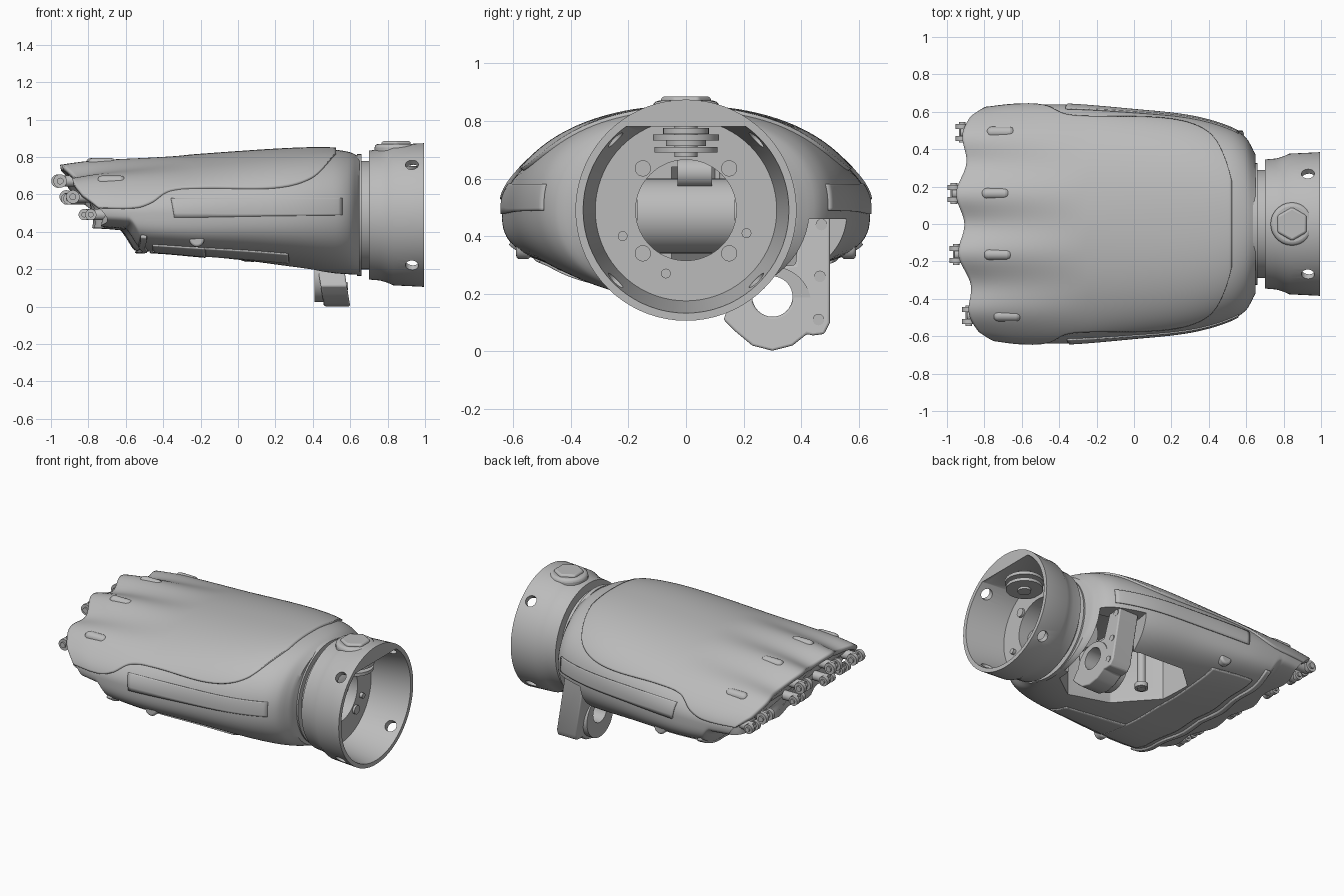
import bpy, bmesh, math
from mathutils import Vector

if "Cube" in bpy.data.objects:
    bpy.data.objects.remove(bpy.data.objects["Cube"])

grey = bpy.data.materials.new("plain grey")
grey.use_nodes = True
grey.diffuse_color = (0.5, 0.5, 0.5, 1)
grey.node_tree.nodes["Principled BSDF"].inputs["Base Color"].default_value = grey.diffuse_color

ZC = 0.50                     # height of the widest line of the hand
WRIST = 0.49                  # height of the wrist axis
FINGERS = [0.49, 0.163, -0.163, -0.49]
AXES = {"x": (0, math.pi / 2, 0), "y": (math.pi / 2, 0, 0), "z": (0, 0, 0)}


def finish(ob, name):
    ob.name = name
    ob.data.materials.clear()
    ob.data.materials.append(grey)
    bpy.ops.object.select_all(action="DESELECT")
    ob.select_set(True)
    bpy.context.view_layer.objects.active = ob
    bpy.ops.object.shade_smooth_by_angle(angle=math.radians(35))
    return ob


def from_bm(name, bm):
    me = bpy.data.meshes.new(name)
    bm.to_mesh(me)
    bm.free()
    ob = bpy.data.objects.new(name, me)
    bpy.context.collection.objects.link(ob)
    return finish(ob, name)


def soften(ob, size):
    m = ob.modifiers.new("bevel", "BEVEL")
    m.width, m.segments = size, 3


def cyl(name, p, r, depth, axis="z", n=32, bevel=0):
    rot = AXES[axis] if isinstance(axis, str) else axis
    bpy.ops.mesh.primitive_cylinder_add(vertices=n, radius=r, depth=depth, location=p, rotation=rot)
    ob = finish(bpy.context.object, name)
    if bevel:
        soften(ob, bevel)
    return ob


def lathe(name, profile, n=72, flat=None):
    """Solid of revolution round the wrist axis, optionally cut flat at a height."""
    bm = bmesh.new()
    rings = [[bm.verts.new((x, r * math.cos(k * math.tau / n), WRIST + r * math.sin(k * math.tau / n)))
              for k in range(n)] for x, r in profile]
    for a, b in zip(rings, rings[1:]):
        for k in range(n):
            bm.faces.new((a[k], a[k - 1], b[k - 1], b[k]))
    bm.faces.new(rings[0])
    bm.faces.new(rings[-1])
    if flat:
        geom = bm.verts[:] + bm.edges[:] + bm.faces[:]
        bmesh.ops.bisect_plane(bm, geom=geom, plane_co=(0, 0, flat), plane_no=(0, 0, 1), clear_outer=True)
        bmesh.ops.holes_fill(bm, edges=[e for e in bm.edges if e.is_boundary])
    bmesh.ops.recalc_face_normals(bm, faces=bm.faces)
    return from_bm(name, bm)


def prism(name, outline, place, lo, hi):
    """Outline extruded between two depths; place maps (a, b, depth) to a point."""
    bm = bmesh.new()
    rings = [[bm.verts.new(place(a, b, d)) for a, b in outline] for d in (lo, hi)]
    for k in range(len(outline)):
        bm.faces.new((rings[0][k - 1], rings[0][k], rings[1][k], rings[1][k - 1]))
    bm.faces.new(rings[0])
    bm.faces.new(rings[1])
    bmesh.ops.recalc_face_normals(bm, faces=bm.faces)
    return from_bm(name, bm)


def cut(ob, cutters):
    for c in cutters:
        m = ob.modifiers.new("cut", "BOOLEAN")
        m.operation, m.solver, m.object = "DIFFERENCE", "EXACT", c
        bpy.context.view_layer.objects.active = ob
        bpy.ops.object.modifier_apply(modifier=m.name)
    finish(ob, ob.name)


def curve(pts):
    """Smooth interpolation through the points."""
    def slope(i):
        a, b = pts[max(i - 1, 0)], pts[min(i + 1, len(pts) - 1)]
        return (b[1] - a[1]) / (b[0] - a[0])

    def f(x):
        x = min(max(x, pts[0][0]), pts[-1][0])
        i = max(k for k in range(len(pts) - 1) if pts[k][0] <= x)
        (x0, y0), (x1, y1) = pts[i], pts[i + 1]
        h, t = x1 - x0, (x - x0) / (x1 - x0)
        return (y0 * (1 + 2 * t) * (1 - t) ** 2 + h * slope(i) * t * (1 - t) ** 2
                + y1 * t * t * (3 - 2 * t) + h * slope(i + 1) * t * t * (t - 1))
    return f


width = curve([(-.9, .62), (-.7, .635), (-.4, .638), (0, .608), (.3, .575), (.5, .52), (.6, .46), (.65, .37)])
top = curve([(-.9, .735), (-.75, .76), (-.5, .782), (0, .82), (.3, .838), (.5, .84), (.6, .825), (.65, .80)])
bottom = curve([(-.9, .42), (-.72, .41), (-.69, .40), (-.665, .31), (-.64, .30), (-.4, .285), (0, .25),
                (.3, .21), (.5, .18), (.65, .17)])
boxy = curve([(-.9, 3.2), (-.4, 3.4), (.2, 2.6), (.65, 2.1)])
crown = curve([(-.9, 2), (-.4, 2), (.1, 2.2), (.5, 2.25), (.65, 2.1)])
seam = curve([(-.9, .53), (-.62, .53), (-.5, .56), (-.38, .62), (-.2, .635), (.2, .635), (.4, .69), (.525, .815)])


def wave(y):
    return math.cos(math.tau * (y - 0.163) / 0.326)


def edge(y, z):
    """Length position of the scalloped finger edge."""
    return -0.93 + 0.18 * (y - 0.1) ** 2 - 0.02 * wave(y) + 0.1 * (0.74 - z) + 0.7 * max(0, 0.6 - z)


def surf(x, t, off=0.0):
    """Point on the hand surface at length x and angle t round the section."""
    c, s = math.cos(t), math.sin(t)
    e = 2 / (crown(x) if s >= 0 else boxy(x))
    y = (width(x) + off) * math.copysign(abs(c) ** e, c)
    if s >= 0:
        z = ZC + (top(x) - ZC + off) * s ** e
        z += 0.02 * wave(y) * s * min(max((-0.25 - x) / 0.6, 0), 1)
    else:
        z = ZC - (ZC - bottom(x) + off) * abs(s) ** e
    return Vector((x + (edge(y, z) + 0.9) * ((0.65 - x) / 1.55) ** 4, y, z))


def angle_at(x, z):
    return math.asin(min(1, (z - ZC) / (top(x) - ZC)) ** (crown(x) / 2))


def fixed(degrees):
    return lambda x: math.radians(degrees)


def patch(name, x0, x1, t0, t1, off, thick, nx=40, nt=12):
    """Thin shell following the hand between two angle limits."""
    bm = bmesh.new()
    xs = [x0 + (x1 - x0) * i / nx for i in range(nx + 1)]
    g = [[bm.verts.new(surf(x, t0(x) + (t1(x) - t0(x)) * j / nt, off)) for j in range(nt + 1)] for x in xs]
    for i in range(nx):
        for j in range(nt):
            bm.faces.new((g[i][j], g[i][j + 1], g[i + 1][j + 1], g[i + 1][j]))
    ob = from_bm(name, bm)
    m = ob.modifiers.new("thickness", "SOLIDIFY")
    m.thickness, m.offset = thick, -1


# Inner hand body: closed loft with a recessed knuckle face
N, ROWS = 112, 120
bm = bmesh.new()
rings = [[bm.verts.new(surf(-.885 + 1.535 * i / ROWS, k * math.tau / N)) for k in range(N)]
         for i in range(ROWS + 1)]
for a, b in zip(rings, rings[1:]):
    for k in range(N):
        bm.faces.new((a[k - 1], a[k], b[k], b[k - 1]))
knuckles = bm.faces.new(rings[0])
bm.faces.new(rings[-1])
bmesh.ops.recalc_face_normals(bm, faces=bm.faces)
bmesh.ops.inset_region(bm, faces=[knuckles], thickness=0.025, depth=-0.02)
bmesh.ops.poke(bm, faces=[knuckles])
body = from_bm("hand_body", bm)

# Top cover, side strips, palm lip and palm panels
patch("back_cover", -.9, .525, lambda x: angle_at(x, seam(x)), lambda x: math.pi - angle_at(x, seam(x)),
      0.012, 0.03, 90, 80)
upper = lambda x: angle_at(x, .58)
patch("left_strip", -.38, .56, fixed(-1.3), upper, 0.007, 0.009)
patch("right_strip", -.38, .56, lambda x: math.pi - upper(x), fixed(181.3), 0.007, 0.009)
patch("palm_lip", -.66, -.61, fixed(205), fixed(335), 0.014, 0.03, 6, 50)
patch("palm_panel", -.55, -.2, fixed(225), fixed(315), 0.008, 0.009, 20, 40)
patch("palm_side_panel", -.2, .27, fixed(225), lambda x: math.radians(250 - 20 * x), 0.008, 0.009)

# Wrist collar, neck and their cutouts
collar = lathe("wrist_collar", [(.70, .345), (.76, .35), (.80, .362), (.83, .376), (.995, .384)])
neck = lathe("wrist_neck", [(.60, .29), (.71, .29)])
flange = lathe("neck_flange", [(.635, .325), (.66, .325)])
hollow = lathe("collar_cutter", [(.74, .315), (.95, .35), (1.01, .36)], flat=.78)
bore = lathe("bore_cutter", [(.5, .175), (.8, .175)])
drills = [cyl("drill_cutter", (.93, 0, WRIST), .035, 1.2, (a, 0, 0)) for a in (math.pi / 4, -math.pi / 4)]


def flat_on(a, b, d):
    return (a, b, d)


notch = prism("notch_cutter", [(.62, .1), (.62, .6), (.38, .6), (.3, .1)], flat_on, 0, .46)
pocket = prism("pocket_cutter", [(.59, .02), (.59, .36), (.3, .42), (-.02, .42), (-.16, .3), (-.14, .1),
                                 (.1, -.1), (.4, -.13)], flat_on, 0, .64)
cut(collar, [hollow, bore] + drills)
cut(neck, [bore])
cut(flange, [bore])
cut(body, [bore, notch, pocket])


# Thumb drive: leaning plate with a round eye
def lean(y, z, d):
    return (d + (0.25 - z) * 0.16, y, z)


thumb = prism("thumb_drive",
              [(.5, .48), (.5, .1), (.48, .06), (.44, .055), (.42, .06), (.37, .02), (.3, .002), (.23, .02),
               (.17, .07), (.13, .11), (.15, .16), (.21, .24), (.27, .29), (.38, .3), (.4, .48)], lean, .42, .56)
eye = cyl("eye_cutter", (.5, .30, .19), .07, .5, "x")
cut(thumb, [eye])
soften(thumb, .008)
ring = cyl("thumb_eye_ring", (.49, .30, .16), .135, .16, "x", 48)
cut(ring, [eye])
for y, z in ((.465, .26), (.46, .11), (.47, .44)):
    cyl("thumb_screw", (.5 + (.25 - z) * .16, y, z), .02, .13, "x", 16)
for c in [hollow, bore, notch, pocket, eye] + drills:
    bpy.data.objects.remove(c)

# Motors, bearing block and rods inside the hand
cyl("wrist_motor", (.55, 0, .47), .13, .34, "y", 40)
cyl("bearing", (.61, .03, .62), .05, .12, "y")
cyl("palm_motor", (.25, .14, .47), .08, .5, "y")
cyl("palm_rod", (.06, .14, .44), .025, .4)
cyl("palm_rod_head", (.06, .14, .26), .04, .03)

# Wrist screws, top bolt and its nuts
for y in (-.15, .15):
    for z in (.34, .635):
        cyl("wall_screw", (.745, y, z), .028, .02, "x", 20)
for y, z in ((-.22, .4), (.21, .41), (-.07, .27)):
    cyl("wall_pin", (.745, y, z), .017, .03, "x", 16)
cyl("top_boss", (.845, 0, .835), .115, .07, bevel=.02)
cyl("top_nut", (.845, 0, .86), .09, .05, n=6, bevel=.012)
cyl("top_bolt", (.845, 0, .78), .04, .21)
for z, r in ((.765, .08), (.742, .115), (.722, .07), (.70, .11)):
    cyl("inner_nut", (.845, 0, z), r, .02, n=24)

# Knuckle hinges and the small pads above each finger
for y in FINGERS:
    zt = ZC + 0.25 * math.sqrt(1 - (y / 0.63) ** 2)
    for drop, r, back in ((.07, .036, .02), (.165, .03, 0)):
        z = zt - drop
        x = edge(y, z) - back
        cyl("hinge_pin", (x, y, z), r * .5, .11, "y", 16)
        for s in (-1, 1):
            cyl("hinge_lug", (x, y + s * .032, z), r, .026, "y", 24)
        cyl("hinge_base", (x + .04, y, z), .03, .1, "x", 16)
    pad_x = edge(y, .74) + 0.21
    pad = surf(pad_x, math.acos(y / width(pad_x)), .012)
    cyl("knuckle_pad", (pad_x, y, pad.z - .016), .03, .15, "x", bevel=.026)

# Round side buttons
for s in (-1, 1):
    cyl("side_button", (-.22, s * .565, .36), .04, .05, "y", bevel=.012)
